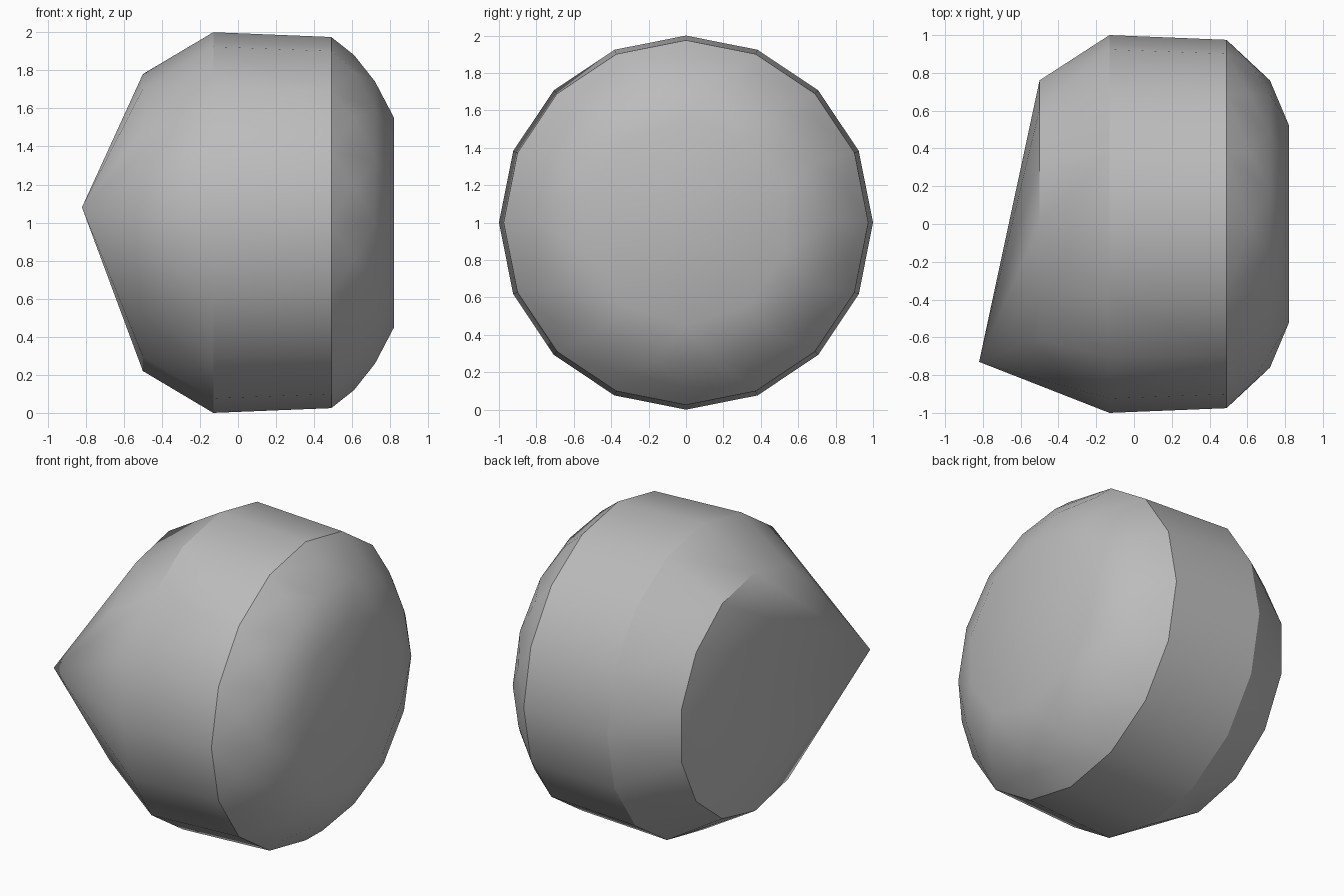
import bpy, bmesh, math

cube = bpy.data.objects.get("Cube")
if cube:
    bpy.data.objects.remove(cube, do_unlink=True)

# Plain grey stone
grey = bpy.data.materials.new("grey")
grey.use_nodes = True
colour = (0.5, 0.5, 0.5, 1)
grey.diffuse_color = colour
grey.node_tree.nodes["Principled BSDF"].inputs["Base Color"].default_value = colour

bm = bmesh.new()


def ring(x, radius, sides, turn=0.0):
    """Circle of points around the x axis."""
    for i in range(sides):
        a = math.tau * (i + turn) / sides
        bm.verts.new((x, radius * math.cos(a), 1 + radius * math.sin(a)))


# Cross-sections from the flat left end to the right shoulder
ring(0.82, 0.55, 10, 0.5)
ring(0.72, 0.76, 14)
ring(0.61, 0.88, 14, 0.5)
ring(0.49, 0.975, 16)
ring(-0.13, 1.0, 16)
ring(-0.50, 0.78, 14, 0.5)

# Off-centre point
bm.verts.new((-0.82, -0.73, 1.08))

# Wrap a tight skin around the sections
hull = bmesh.ops.convex_hull(bm, input=bm.verts)
loose = [v for v in bm.verts if not v.link_faces]
bmesh.ops.delete(bm, geom=loose, context='VERTS')
bmesh.ops.dissolve_limit(bm, angle_limit=math.radians(1), verts=bm.verts, edges=bm.edges)
bmesh.ops.recalc_face_normals(bm, faces=bm.faces)

mesh = bpy.data.meshes.new("pointed_stone")
bm.to_mesh(mesh)
bm.free()
mesh.materials.append(grey)
stone = bpy.data.objects.new("pointed_stone", mesh)
bpy.context.collection.objects.link(stone)

# Soft facets with crisp main edges
bpy.ops.object.select_all(action='DESELECT')
stone.select_set(True)
bpy.context.view_layer.objects.active = stone
bpy.ops.object.shade_smooth_by_angle(angle=math.radians(30))
